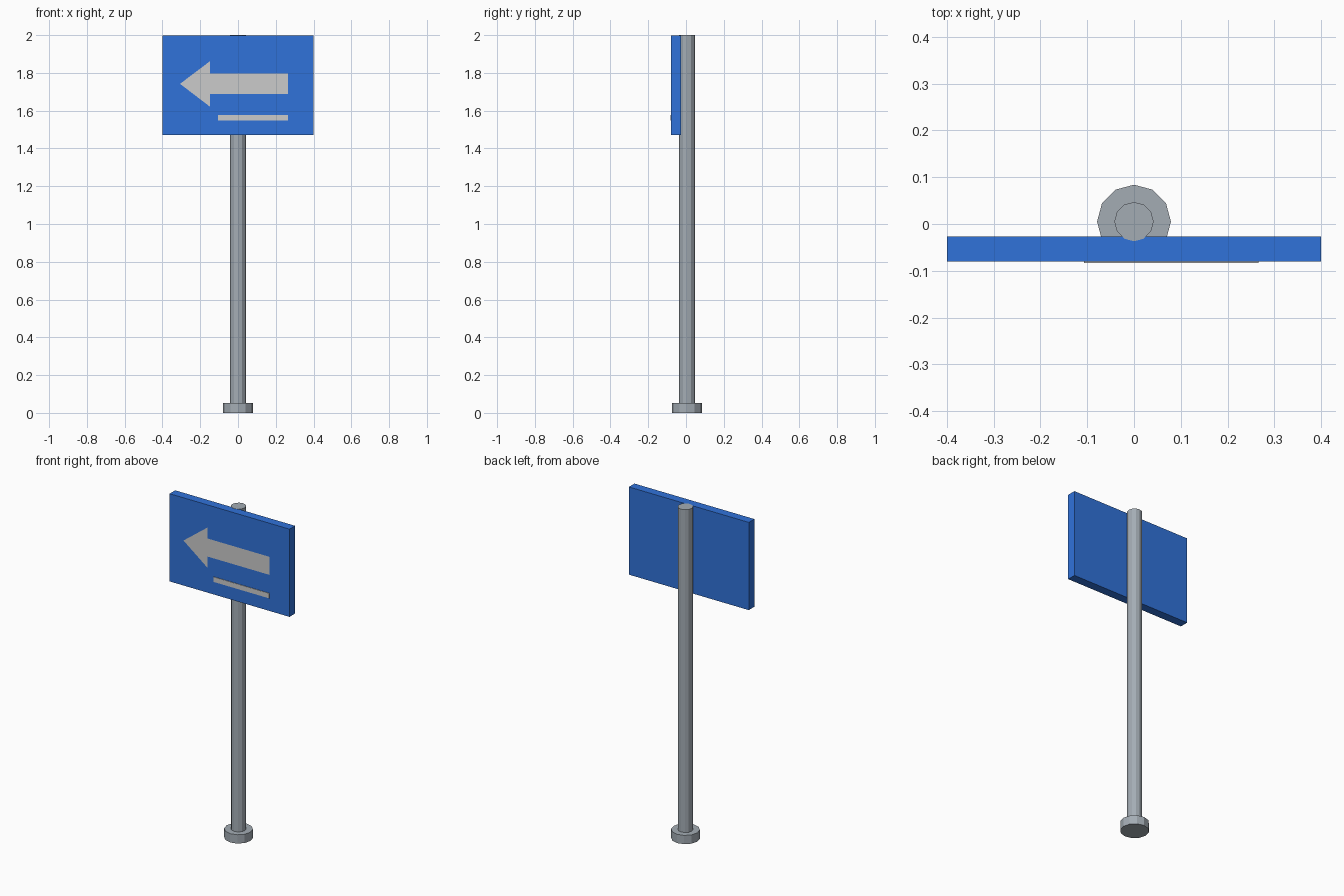
import bpy, bmesh
from mathutils import Matrix

if "Cube" in bpy.data.objects:
    bpy.data.objects.remove(bpy.data.objects["Cube"])


def material(name, rgb):
    mat = bpy.data.materials.new(name)
    mat.diffuse_color = (*rgb, 1)
    mat.use_nodes = True
    mat.node_tree.nodes["Principled BSDF"].inputs["Base Color"].default_value = mat.diffuse_color
    return mat


def add_object(name, bm, mat=None):
    mesh = bpy.data.meshes.new(name)
    bm.to_mesh(mesh)
    bm.free()
    obj = bpy.data.objects.new(name, mesh)
    bpy.context.collection.objects.link(obj)
    if mat:
        mesh.materials.append(mat)
    return obj


def cylinder(name, radius, z0, z1, y, mat, sides=12):
    bm = bmesh.new()
    bmesh.ops.create_cone(bm, cap_ends=True, segments=sides, radius1=radius,
                          radius2=radius, depth=z1 - z0,
                          matrix=Matrix.Translation((0, y, (z0 + z1) / 2)))
    return add_object(name, bm, mat)


def box(name, lo, hi, mat=None):
    size = [b - a for a, b in zip(lo, hi)]
    centre = [(a + b) / 2 for a, b in zip(lo, hi)]
    bm = bmesh.new()
    bmesh.ops.create_cube(bm, size=1, matrix=Matrix.Translation(centre)
                          @ Matrix.Diagonal((*size, 1)))
    return add_object(name, bm, mat)


blue = material("sign_blue", (0.03, 0.17, 0.70))
steel = material("steel_grey", (0.37, 0.415, 0.457))

# Post and its foot
cylinder("foot", 0.079, 0, 0.053, 0.005, steel)
cylinder("post", 0.042, 0.053, 2.0, 0.005, steel)

# Sign board, just below the post top
box("sign_board", (-0.4, -0.08, 1.47), (0.4, -0.027, 1.999), blue)

# Flat arrow on the front face, pointing left
profile = [(-0.307, 1.742), (-0.147, 1.62), (-0.147, 1.688), (0.266, 1.688),
           (0.266, 1.797), (-0.147, 1.797), (-0.147, 1.863)]
bm = bmesh.new()
bm.faces.new([bm.verts.new((x, -0.081, z)) for x, z in profile])
add_object("arrow", bm)

# Thin raised bar under the arrow
box("underline_bar", (-0.107, -0.083, 1.547), (0.266, -0.079, 1.577))
